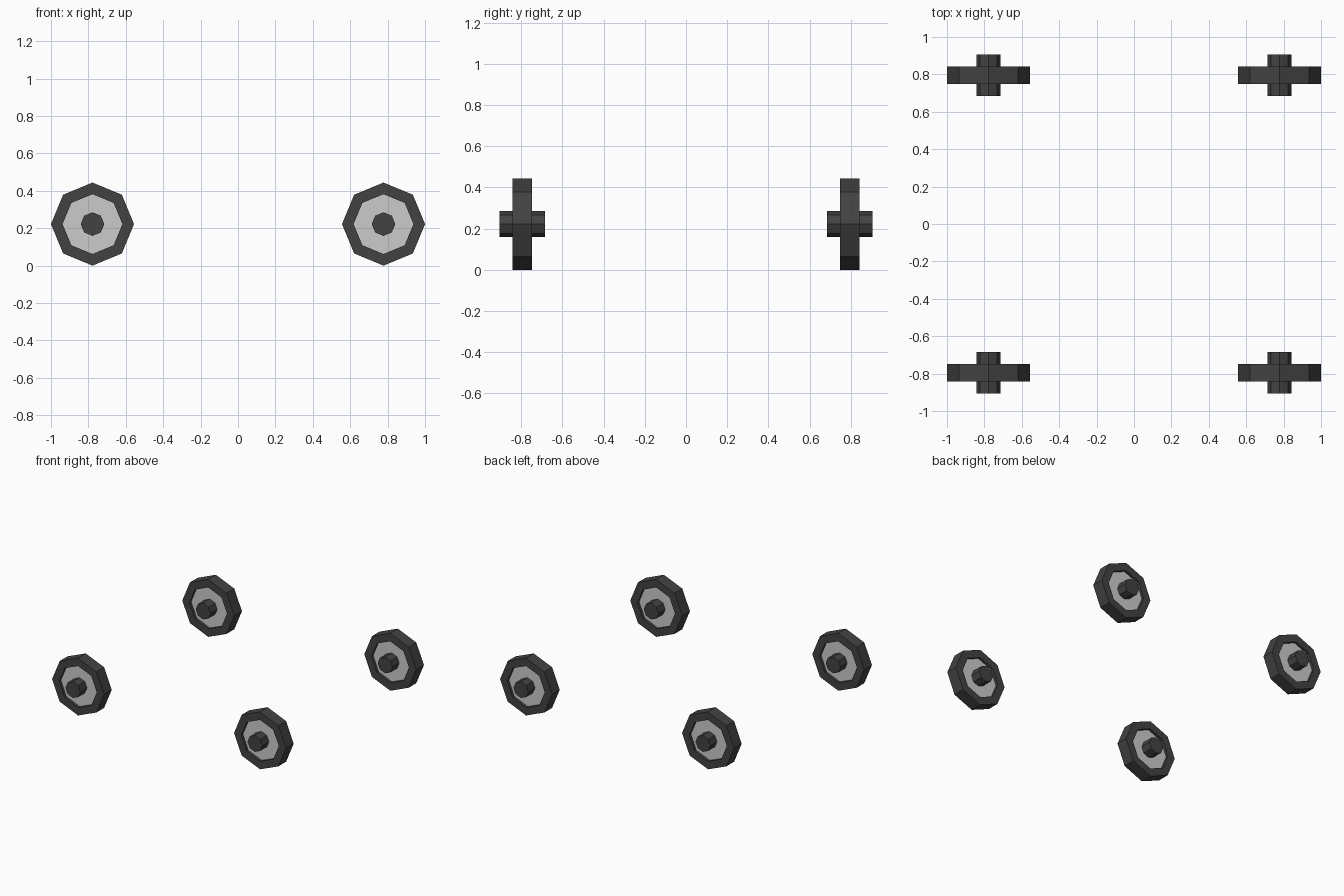
import bpy, bmesh, math

if "Cube" in bpy.data.objects:
    bpy.data.objects.remove(bpy.data.objects["Cube"])

R, RIM, HUB = 0.222, 0.16, 0.063        # tyre, rim plate and axle stub radii
HALF_TYRE, HALF_RIM, HALF_HUB = 0.047, 0.027, 0.11
CX, CY, SIDES = 0.778, 0.795, 8


def material(name, v):
    m = bpy.data.materials.new(name)
    m.diffuse_color = (v, v, v, 1)
    m.use_nodes = True
    m.node_tree.nodes["Principled BSDF"].inputs["Base Color"].default_value = m.diffuse_color
    return m


dark = material("dark_rubber", 0.055)
light = material("light_grey_rim", 0.6)


def lathe(name, profile, mat, loc, closed):
    """Spin (radius, y) points around the y axis into an eight-sided part."""
    bm = bmesh.new()
    rings = []
    for i in range(SIDES):
        a = 2 * math.pi * i / SIDES
        rings.append([bm.verts.new((r * math.cos(a), y, r * math.sin(a))) for r, y in profile])
    n = len(profile)
    for i in range(SIDES):
        p, q = rings[i], rings[(i + 1) % SIDES]
        for j in range(n if closed else n - 1):
            k = (j + 1) % n
            bm.faces.new((p[j], q[j], q[k], p[k]))
    if not closed:                       # cap both ends
        bm.faces.new([r[0] for r in rings])
        bm.faces.new([r[-1] for r in rings])
    bmesh.ops.recalc_face_normals(bm, faces=bm.faces)
    me = bpy.data.meshes.new(name)
    bm.to_mesh(me)
    bm.free()
    me.materials.append(mat)
    ob = bpy.data.objects.new(name, me)
    ob.location = loc
    bpy.context.collection.objects.link(ob)


for sx, side in ((-1, "left"), (1, "right")):
    for sy, end in ((-1, "front"), (1, "back")):
        tag = f"{end}_{side}"
        loc = (sx * CX, sy * CY, R)
        # tyre ring
        lathe("tyre_" + tag, [(R, -HALF_TYRE), (R, HALF_TYRE), (RIM, HALF_TYRE), (RIM, -HALF_TYRE)],
              dark, loc, True)
        # recessed rim plate
        lathe("rim_" + tag, [(RIM, -HALF_RIM), (RIM, HALF_RIM)], light, loc, False)
        # axle stub through the middle
        lathe("axle_" + tag, [(HUB, -HALF_HUB), (HUB, HALF_HUB)], dark, loc, False)
